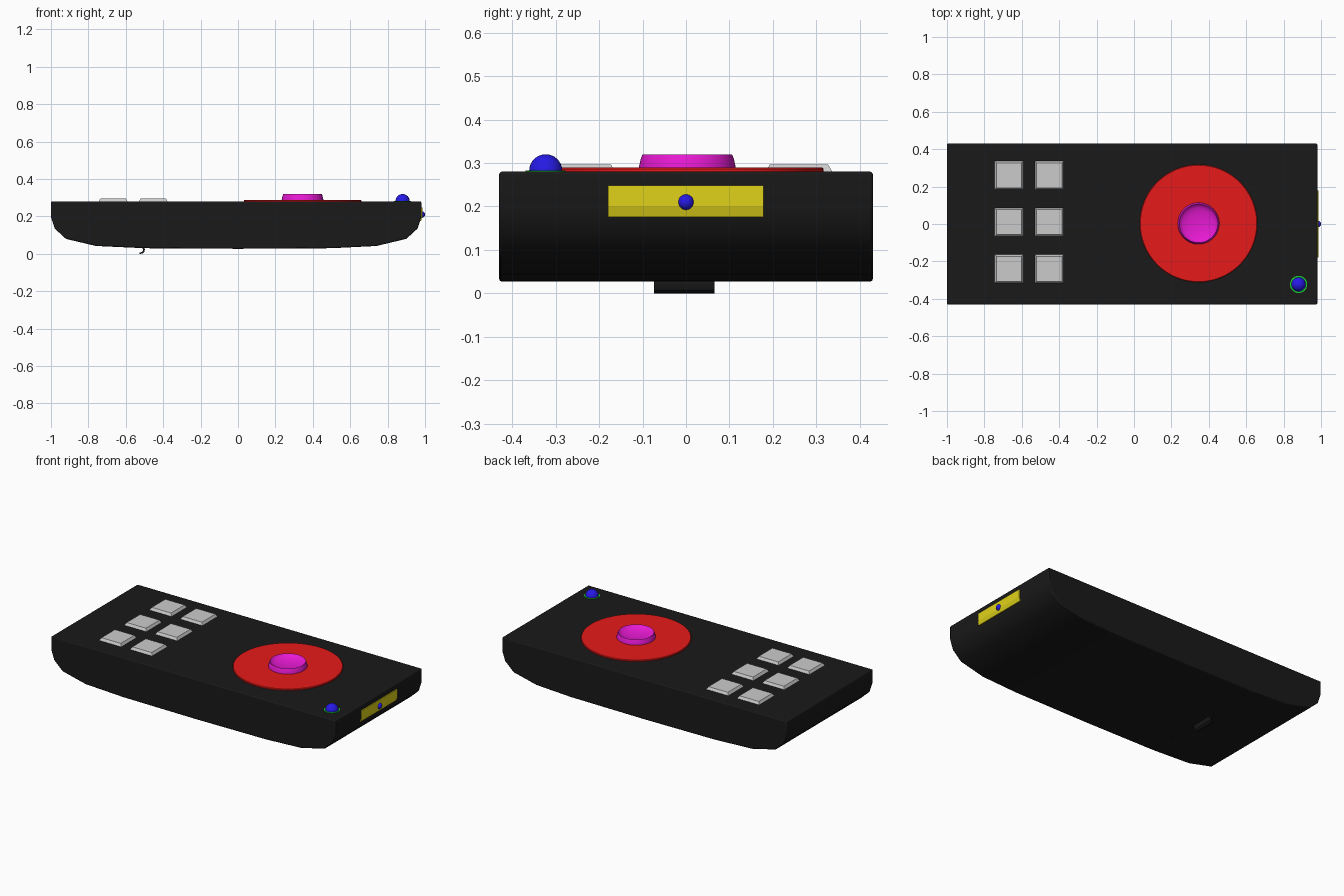
import bpy, bmesh, math
from mathutils import Matrix

if "Cube" in bpy.data.objects:
    bpy.data.objects.remove(bpy.data.objects["Cube"])


def material(name, rgb):
    m = bpy.data.materials.new(name)
    m.diffuse_color = (*rgb, 1)
    m.use_nodes = True
    m.node_tree.nodes["Principled BSDF"].inputs["Base Color"].default_value = m.diffuse_color
    return m


BLACK = material("black", (0.01, 0.01, 0.01))
RED = material("red", (0.8, 0.01, 0.01))
MAGENTA = material("magenta", (0.8, 0.01, 0.65))
BLUE = material("blue", (0.02, 0.01, 0.8))
GREEN = material("green", (0.01, 0.6, 0.03))
YELLOW = material("yellow", (0.75, 0.65, 0.01))


def make(name, bm, mat=None, loc=(0, 0, 0), smooth=None):
    bmesh.ops.recalc_face_normals(bm, faces=bm.faces[:])
    me = bpy.data.meshes.new(name)
    bm.to_mesh(me)
    bm.free()
    ob = bpy.data.objects.new(name, me)
    bpy.context.collection.objects.link(ob)
    ob.location = loc
    if mat:
        me.materials.append(mat)
    if smooth:
        bpy.ops.object.select_all(action='DESELECT')
        ob.select_set(True)
        bpy.context.view_layer.objects.active = ob
        bpy.ops.object.shade_smooth_by_angle(angle=math.radians(smooth))
    return ob


def extrude_y(name, profile, y0, y1, mat, smooth=None):
    """Extrude an (x, z) outline from y0 to y1."""
    bm = bmesh.new()
    face = bm.faces.new([bm.verts.new((x, y0, z)) for x, z in profile])
    new = bmesh.ops.extrude_face_region(bm, geom=[face])["geom"]
    bmesh.ops.translate(bm, vec=(0, y1 - y0, 0),
                        verts=[v for v in new if isinstance(v, bmesh.types.BMVert)])
    return make(name, bm, mat, smooth=smooth)


def lathe(name, profile, mat, loc, smooth=35, steps=64):
    """Spin an (r, z) profile around z."""
    bm = bmesh.new()
    vs = [bm.verts.new((r, 0, z)) for r, z in profile]
    es = [bm.edges.new(p) for p in zip(vs, vs[1:])]
    bmesh.ops.spin(bm, geom=vs + es, axis=(0, 0, 1), cent=(0, 0, 0),
                   angle=2 * math.pi, steps=steps)
    bmesh.ops.remove_doubles(bm, verts=bm.verts[:], dist=1e-5)
    return make(name, bm, mat, loc, smooth)


def ball(name, r, loc, mat):
    bm = bmesh.new()
    bmesh.ops.create_uvsphere(bm, u_segments=32, v_segments=16, radius=r)
    return make(name, bm, mat, loc, 60)


TOP = 0.28

# Case with a boat-shaped underside
case = extrude_y("case", [
    (-1, TOP), (-1, 0.195), (-0.98, 0.135), (-0.92, 0.08), (-0.76, 0.042),
    (-0.5, 0.03), (0, 0.027), (0.5, 0.03), (0.74, 0.042), (0.9, 0.08),
    (0.96, 0.135), (0.98, 0.195), (0.98, TOP)], -0.43, 0.43, BLACK, 32)
bevel = case.modifiers.new("soft_edges", 'BEVEL')
bevel.width = 0.006
bevel.segments = 2
bevel.angle_limit = math.radians(50)

# Battery cover seam cut into the underside
bm = bmesh.new()
bmesh.ops.create_cube(bm, size=1, matrix=Matrix.Diagonal((0.008, 0.75, 0.02, 1)))
cutter = make("seam_cutter", bm, loc=(-0.495, 0, 0.027))
cutter.hide_render = True
cutter.hide_viewport = True
cut = case.modifiers.new("seam", 'BOOLEAN')
cut.object = cutter
cut.operation = 'DIFFERENCE'

# Battery cover latch: thin hooked strip
extrude_y("cover_latch", [
    (-0.514, 0.04), (-0.502, 0.04), (-0.498, 0.022), (-0.502, 0.008),
    (-0.511, 0.001), (-0.527, 0.0), (-0.527, 0.007), (-0.514, 0.009),
    (-0.507, 0.02)], -0.074, 0.066, BLACK)

# Six square keys with sloped sides
for i, x in enumerate((-0.668, -0.453)):
    for j, y in enumerate((0.26, 0.01, -0.24)):
        bm = bmesh.new()
        bmesh.ops.create_cube(bm, size=1, matrix=Matrix.Diagonal((0.164, 0.164, 0.025, 1)))
        for v in bm.verts:
            if v.co.z > 0:
                v.co.x *= 0.82
                v.co.y *= 0.82
        make(f"key_{i}_{j}", bm, loc=(x, y, TOP + 0.0035))

# Direction ring
lathe("direction_disc", [(0, -0.01), (0.314, -0.01), (0.314, 0.006), (0.311, 0.009), (0, 0.009)],
      RED, (0.345, 0.003, TOP))

# Dished centre button
dish = [(0.1 * math.cos(a), 0.04 - 0.028 * math.sin(a))
        for a in (math.radians(d) for d in range(10, 91, 10))]
dish[-1] = (0, 0.012)
lathe("centre_button", [(0, 0), (0.112, 0), (0.111, 0.012), (0.107, 0.03), (0.103, 0.04)] + dish,
      MAGENTA, (0.345, 0.003, TOP))

# Power button and its surrounding ring
ball("power_button", 0.038, (0.88, -0.323, TOP + 0.002), BLUE)
lathe("power_ring", [(0.037, -0.005), (0.046, -0.005), (0.046, 0.003), (0.037, 0.003), (0.037, -0.005)],
      GREEN, (0.88, -0.323, TOP))

# Signal window in the end wall, with its emitter
extrude_y("signal_window", [(0.96, 0.248), (0.986, 0.248), (0.986, 0.2),
                            (0.979, 0.176), (0.95, 0.176)], -0.179, 0.178, YELLOW)
ball("signal_emitter", 0.018, (0.982, 0, 0.21), BLUE)
